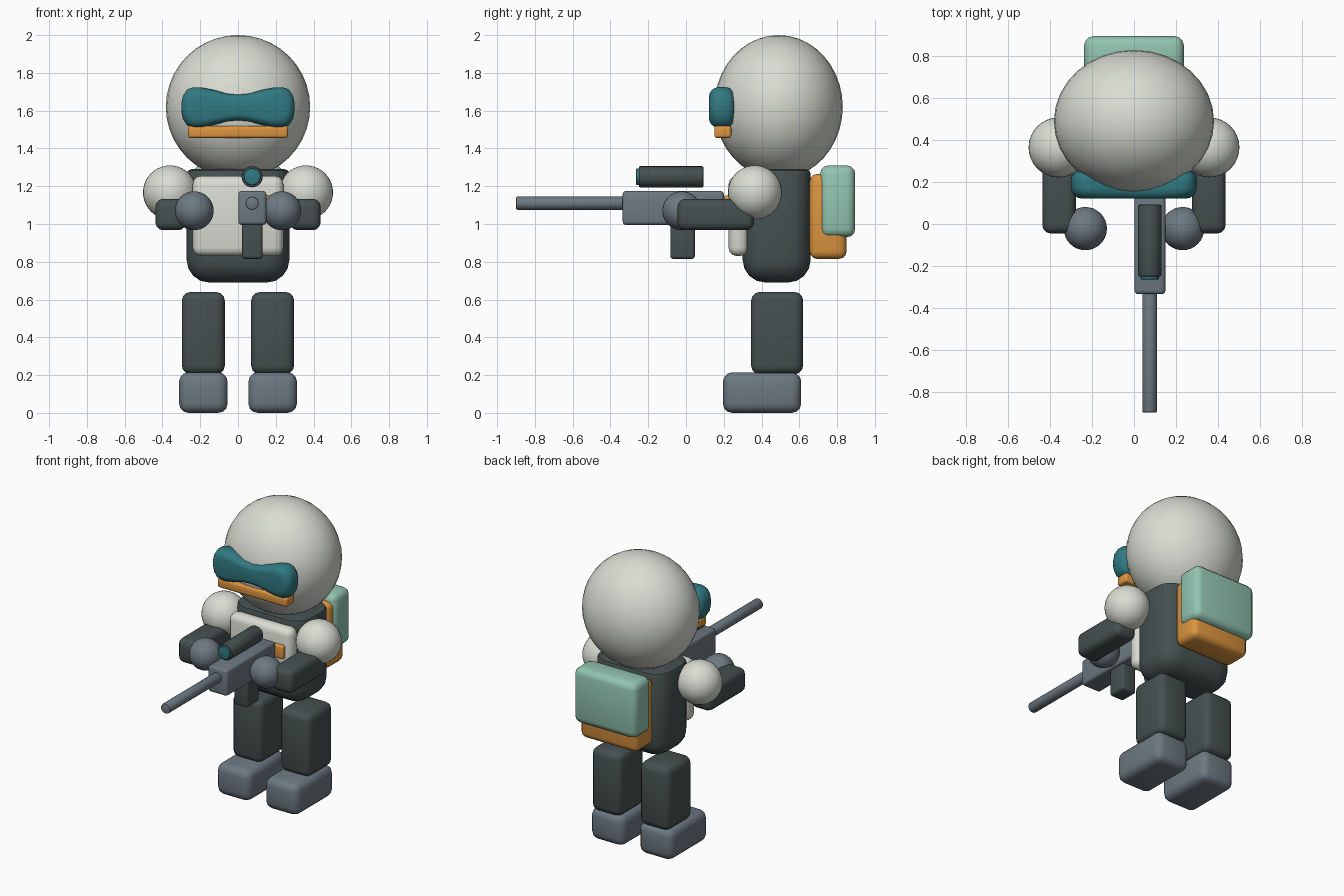
import bpy
import bmesh
import math
from mathutils import Matrix, Vector

if "Cube" in bpy.data.objects:
    bpy.data.objects.remove(bpy.data.objects["Cube"], do_unlink=True)


def material(name, rgb):
    m = bpy.data.materials.new(name)
    m.use_nodes = True
    m.diffuse_color = (*rgb, 1)
    bsdf = next(n for n in m.node_tree.nodes if n.type == "BSDF_PRINCIPLED")
    bsdf.inputs["Base Color"].default_value = (*rgb, 1)
    bsdf.inputs["Roughness"].default_value = 0.7
    return m


WHITE = material("off white", (0.70, 0.72, 0.65))
DARK = material("charcoal", (0.06, 0.08, 0.08))
GREY = material("slate grey", (0.15, 0.19, 0.22))
TEAL = material("teal", (0.03, 0.19, 0.22))
ORANGE = material("orange", (0.72, 0.30, 0.05))
MINT = material("mint", (0.29, 0.56, 0.44))


def finish(name, bm, mat):
    bmesh.ops.recalc_face_normals(bm, faces=bm.faces)
    mesh = bpy.data.meshes.new(name)
    bm.to_mesh(mesh)
    bm.free()
    mesh.materials.append(mat)
    ob = bpy.data.objects.new(name, mesh)
    bpy.context.collection.objects.link(ob)
    bpy.ops.object.select_all(action="DESELECT")
    ob.select_set(True)
    bpy.context.view_layer.objects.active = ob
    bpy.ops.object.shade_smooth_by_angle(angle=math.radians(40))
    return ob


def bevel(bm, edges, width, segments):
    bmesh.ops.bevel(bm, geom=list(edges), offset=width, segments=segments,
                    profile=0.5, affect="EDGES", clamp_overlap=True)


def block(x, y, z):
    """Plain box from the (low, high) range on each axis."""
    size = [b - a for a, b in (x, y, z)]
    mid = Vector([(a + b) / 2 for a, b in (x, y, z)])
    bm = bmesh.new()
    bmesh.ops.create_cube(bm, size=1,
                          matrix=Matrix.Translation(mid) @ Matrix.Diagonal((*size, 1)))
    return bm


def rounded_box(name, mat, x, y, z, width):
    bm = block(x, y, z)
    bevel(bm, bm.edges, width, 3)
    return finish(name, bm, mat)


def ball(name, mat, centre, radii):
    bm = bmesh.new()
    bmesh.ops.create_uvsphere(bm, u_segments=32, v_segments=20, radius=1,
                              matrix=Matrix.Translation(centre) @ Matrix.Diagonal((*radii, 1)))
    return finish(name, bm, mat)


def tube(name, mat, x, z, radius, y, width):
    """Cylinder along y with softened rims."""
    bm = bmesh.new()
    place = Matrix.Translation((x, sum(y) / 2, z)) @ Matrix.Rotation(math.pi / 2, 4, "X")
    bmesh.ops.create_cone(bm, cap_ends=True, segments=24, radius1=radius,
                          radius2=radius, depth=y[1] - y[0], matrix=place)
    rims = [e for e in bm.edges if abs(e.verts[0].co.y - e.verts[1].co.y) < 1e-4]
    bevel(bm, rims, width, 2)
    return finish(name, bm, mat)


# Head and mouth strip
ball("head", WHITE, (0, 0.49, 1.62), (0.382, 0.34, 0.38))
rounded_box("mouth_strip", ORANGE, (-0.265, 0.265), (0.15, 0.24), (1.455, 1.52), 0.015)

# Visor: pinched outline lofted through depth with rounded rims
quarter = [(0, 0.07), (0.06, 0.075), (0.13, 0.093), (0.19, 0.106),
           (0.235, 0.107), (0.27, 0.095), (0.292, 0.06), (0.3, 0.02)]
upper = [(-x, z) for x, z in quarter[:0:-1]] + quarter
outline = upper + [(x, -z) for x, z in reversed(upper)]
bm = bmesh.new()
rings = []
for step in range(10):
    t = math.pi / 2 * (step % 5) / 4
    if step < 5:
        y, inset = 0.122 + 0.05 * (1 - math.sin(t)), 0.05 * (1 - math.cos(t))
        y = 0.172 - 0.05 * math.cos(t)
        inset = 0.05 * (1 - math.sin(t))
    else:
        y = 0.21 + 0.05 * math.sin(t)
        inset = 0.05 * (1 - math.cos(t))
    sx, sz = 1 - inset / 0.3, 1 - inset / 0.107
    rings.append([bm.verts.new((px * sx, y, 1.617 + pz * sz)) for px, pz in outline])
for a, b in zip(rings, rings[1:]):
    for i in range(len(a)):
        j = (i + 1) % len(a)
        bm.faces.new((a[i], a[j], b[j], b[i]))
# End caps as strips between the upper and lower edge
n = len(outline)
for ring in (rings[0], rings[-1]):
    for i in range(n // 2 - 1):
        bm.faces.new((ring[i], ring[i + 1], ring[n - 2 - i], ring[n - 1 - i]))
finish("visor", bm, TEAL)

# Torso: generous rounding on the sides and bottom, crisp top
bm = block((-0.272, 0.272), (0.3, 0.66), (0.69, 1.29))
bevel(bm, [e for e in bm.edges if min(v.co.z for v in e.verts) < 1], 0.12, 4)
bevel(bm, [e for e in bm.edges if min(v.co.z for v in e.verts) > 1.289], 0.025, 2)
finish("torso", bm, DARK)
rounded_box("chest_plate", WHITE, (-0.24, 0.24), (0.225, 0.33), (0.83, 1.255), 0.045)
rounded_box("chest_badge", ORANGE, (0.06, 0.2), (0.2, 0.24), (1.06, 1.15), 0.01)

# Backpack
rounded_box("pack_base", ORANGE, (-0.22, 0.22), (0.655, 0.85), (0.815, 1.265), 0.04)
rounded_box("pack_cover", MINT, (-0.238, 0.238), (0.71, 0.896), (0.93, 1.31), 0.045)

# Paired limbs
for side, s in (("left", 1), ("right", -1)):
    def span(a, b):
        return tuple(sorted((s * a, s * b)))
    ball(side + "_shoulder", WHITE, (s * 0.36, 0.365, 1.167), (0.143,) * 3)
    rounded_box(side + "_arm", DARK, span(0.277, 0.437), (-0.045, 0.36), (0.967, 1.133), 0.04)
    ball(side + "_hand", GREY, (s * 0.232, -0.022, 1.07), (0.103,) * 3)
    rounded_box(side + "_leg", DARK, span(0.07, 0.297), (0.345, 0.62), (0.205, 0.64), 0.045)
    rounded_box(side + "_foot", GREY, span(0.055, 0.312), (0.195, 0.61), (0, 0.215), 0.05)

# Blaster
rounded_box("blaster_body", GREY, (0.002, 0.15), (-0.335, 0.2), (0.995, 1.175), 0.018)
tube("blaster_barrel", GREY, 0.075, 1.11, 0.035, (-0.9, -0.3), 0.008)
rounded_box("blaster_grip", DARK, (0.022, 0.13), (-0.083, 0.047), (0.815, 1.06), 0.016)
tube("scope", DARK, 0.075, 1.25, 0.056, (-0.25, 0.093), 0.008)
tube("scope_lens", TEAL, 0.075, 1.25, 0.044, (-0.264, -0.24), 0.004)
